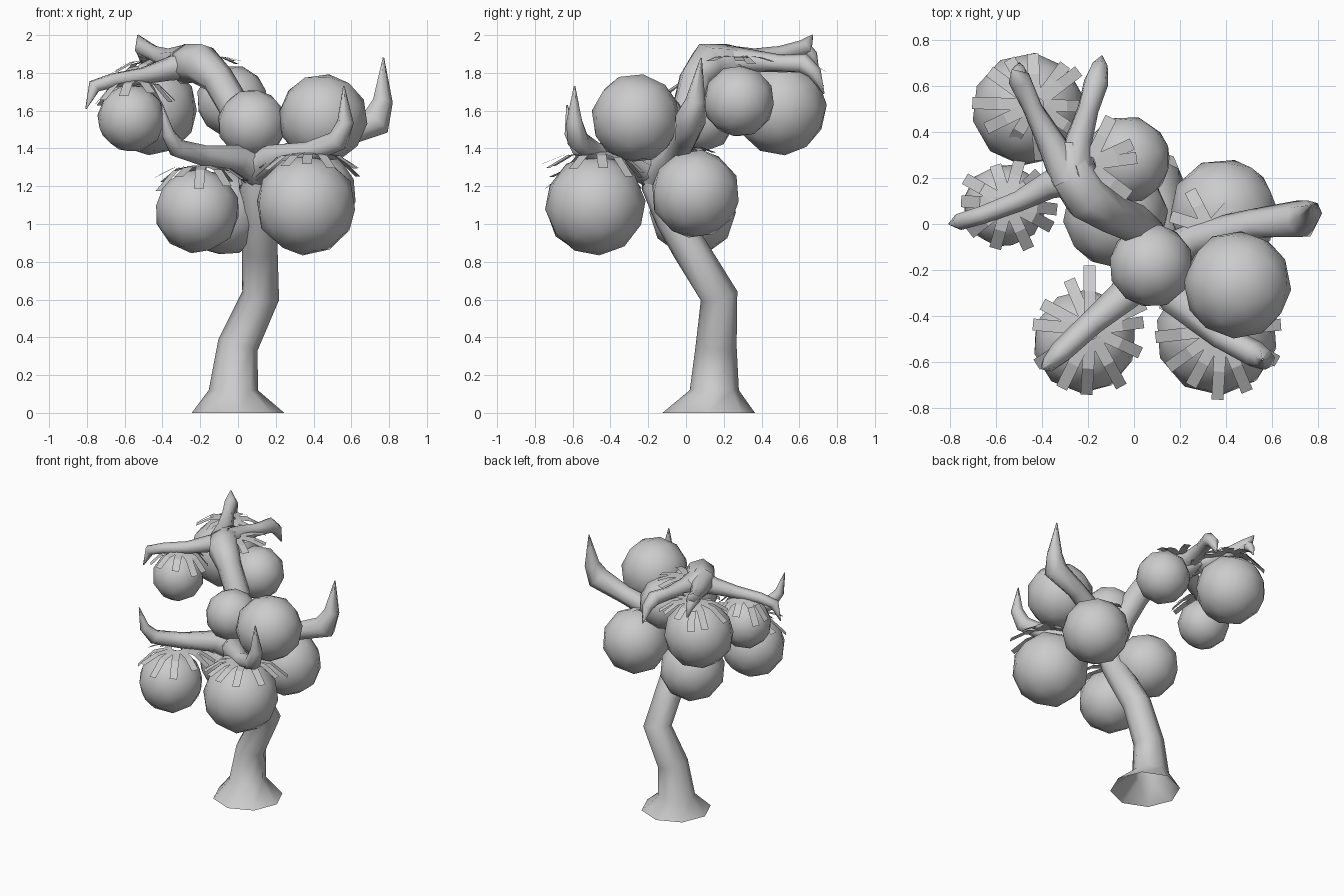
import bpy, bmesh, math, random
from mathutils import Vector, Matrix

random.seed(4)
old = bpy.data.objects.get("Cube")
if old:
    bpy.data.objects.remove(old)

grey = bpy.data.materials.new("plain grey")
grey.use_nodes = True
grey.diffuse_color = (0.6, 0.6, 0.6, 1)
grey.node_tree.nodes["Principled BSDF"].inputs["Base Color"].default_value = (0.6, 0.6, 0.6, 1)


def finish(bm, name, smooth=True):
    """Turn a bmesh into a named object in the one colour."""
    bmesh.ops.recalc_face_normals(bm, faces=bm.faces)
    mesh = bpy.data.meshes.new(name)
    bm.to_mesh(mesh)
    bm.free()
    mesh.materials.append(grey)
    obj = bpy.data.objects.new(name, mesh)
    bpy.context.collection.objects.link(obj)
    if smooth:
        for o in bpy.context.selected_objects:
            o.select_set(False)
        bpy.context.view_layer.objects.active = obj
        obj.select_set(True)
        bpy.ops.object.shade_smooth_by_angle(angle=math.radians(75))


def tube(name, path, sides=7, level=0, open_foot=False):
    """Tapered limb through (x, y, z, radius) points; the first `level` rings stay horizontal."""
    bm = bmesh.new()
    pts = [Vector(p[:3]) for p in path]
    rings, frame, prev = [], None, None
    for i, p in enumerate(pts):
        a = (p - pts[i - 1]).normalized() if i else Vector()
        b = (pts[i + 1] - p).normalized() if i < len(pts) - 1 else Vector()
        t = Vector((0, 0, 1)) if i < level else (a + b).normalized()
        if frame is None:
            frame = t.orthogonal().normalized()
        else:
            frame = prev.rotation_difference(t) @ frame
        prev = t
        side = t.cross(frame)
        rings.append([bm.verts.new(p + path[i][3] * (
            math.cos(math.tau * k / sides) * frame + math.sin(math.tau * k / sides) * side))
            for k in range(sides)])
    for lo, hi in zip(rings, rings[1:]):
        for k in range(sides):
            j = (k + 1) % sides
            bm.faces.new((lo[k], lo[j], hi[j], hi[k]))
    if not open_foot:
        bm.faces.new(rings[0])
    bm.faces.new(rings[-1])
    finish(bm, name)


def ball(name, x, y, z, r):
    """Faceted round leaf mass, each turned a little differently."""
    bm = bmesh.new()
    bmesh.ops.create_icosphere(bm, subdivisions=2, radius=r * 1.01)
    spin = Matrix.Rotation(random.uniform(0, 3), 4, "Z") @ Matrix.Rotation(random.uniform(0, 1), 4, "X")
    bmesh.ops.transform(bm, matrix=Matrix.Translation((x, y, z)) @ spin, verts=bm.verts)
    finish(bm, name)


def leaves(name, x, y, z, reach, count, start=0.0, sweep=360.0, droop=0.1):
    """Crown of thin drooping strips around a point."""
    bm = bmesh.new()
    for i in range(count):
        turn = math.radians(start + sweep * i / count + random.uniform(-8, 8))
        out = Vector((math.cos(turn), math.sin(turn), 0))
        across = Vector((-out.y, out.x, 0)) * 0.026
        length = reach * random.uniform(0.85, 1.1)
        drop = droop * random.uniform(0.6, 1.4)
        rows = []
        for d, h in ((0.15, 0), (0.6, -0.2), (1, -1)):
            p = Vector((x, y, z + h * drop)) + out * d * length
            rows.append((bm.verts.new(p - across), bm.verts.new(p + across)))
        for a, b in zip(rows, rows[1:]):
            bm.faces.new((a[0], b[0], b[1], a[1]))
    finish(bm, name, smooth=False)


# Trunk with flared, open foot and a sharp bend
tube("trunk", [
    (0, 0.12, 0, 0.245), (-0.025, 0.15, 0.12, 0.13), (0.0, 0.16, 0.36, 0.108),
    (0.12, 0.175, 0.62, 0.1), (0.115, 0.02, 0.87, 0.095),
    (0.115, -0.075, 1.03, 0.09), (0.1, -0.14, 1.2, 0.095), (0.09, -0.16, 1.38, 0.09)],
    sides=8, level=2, open_foot=True)

# Lower branches ending in upturned points
tube("front_right_branch", [
    (0.12, -0.16, 1.27, 0.1), (0.0, -0.28, 1.345, 0.078), (-0.18, -0.43, 1.36, 0.058),
    (-0.32, -0.56, 1.4, 0.052), (-0.37, -0.61, 1.48, 0.035), (-0.4, -0.63, 1.63, 0.004)])
tube("front_left_branch", [
    (0.08, -0.14, 1.27, 0.1), (0.19, -0.33, 1.345, 0.08), (0.38, -0.49, 1.38, 0.058),
    (0.53, -0.57, 1.44, 0.06), (0.57, -0.59, 1.54, 0.045), (0.56, -0.59, 1.73, 0.004)])
tube("left_branch", [
    (0.1, -0.16, 1.25, 0.095), (0.28, -0.06, 1.36, 0.075), (0.52, 0.0, 1.46, 0.066),
    (0.73, 0.02, 1.54, 0.085), (0.765, 0.05, 1.65, 0.055), (0.77, 0.08, 1.88, 0.004)])

# Upper limb swelling into a hub, with three clawed twigs
tube("upper_limb", [
    (0.09, -0.15, 1.2, 0.09), (0.06, -0.06, 1.42, 0.09), (-0.01, 0.01, 1.6, 0.088),
    (-0.11, 0.05, 1.77, 0.088), (-0.2, 0.11, 1.85, 0.11), (-0.27, 0.22, 1.845, 0.11),
    (-0.28, 0.36, 1.86, 0.06)])
tube("right_twig", [
    (-0.22, 0.22, 1.86, 0.095), (-0.37, 0.17, 1.82, 0.062), (-0.5, 0.1, 1.785, 0.046),
    (-0.66, 0.04, 1.76, 0.04), (-0.76, 0.01, 1.73, 0.037), (-0.805, 0.0, 1.61, 0.004)])
tube("back_right_twig", [
    (-0.28, 0.2, 1.86, 0.09), (-0.37, 0.37, 1.87, 0.06), (-0.44, 0.5, 1.9, 0.043),
    (-0.5, 0.63, 1.93, 0.05), (-0.53, 0.67, 2.0, 0.004)])
tube("back_right_claw", [
    (-0.5, 0.62, 1.93, 0.045), (-0.5, 0.67, 1.89, 0.03), (-0.5, 0.7, 1.82, 0.004)])
tube("back_left_twig", [
    (-0.26, 0.2, 1.86, 0.09), (-0.24, 0.37, 1.86, 0.06), (-0.2, 0.5, 1.85, 0.047),
    (-0.165, 0.62, 1.85, 0.055), (-0.15, 0.68, 1.8, 0.04), (-0.14, 0.73, 1.69, 0.004)])

# Round leaf masses
for spec in (
        ("front_left_ball", 0.36, -0.48, 1.1, 0.265),
        ("front_right_ball", -0.215, -0.51, 1.07, 0.225),
        ("upper_left_ball", 0.45, -0.265, 1.56, 0.235),
        ("middle_ball", 0.075, -0.18, 1.53, 0.184),
        ("left_ball", 0.39, 0.05, 1.16, 0.235),
        ("upper_back_ball", -0.03, 0.28, 1.65, 0.19),
        ("high_back_ball", -0.46, 0.5, 1.61, 0.245),
        ("high_right_ball", -0.565, 0.08, 1.56, 0.18),
        ("inner_ball", -0.08, 0.035, 1.06, 0.228)):
    ball(*spec)

# Drooping leaf crowns
leaves("front_left_leaves", 0.38, -0.46, 1.38, 0.29, 12)
leaves("front_right_leaves", -0.19, -0.46, 1.31, 0.26, 12)
leaves("left_leaves", 0.33, -0.02, 1.41, 0.2, 3, start=50, sweep=180, droop=0.05)
leaves("high_back_leaves", -0.43, 0.52, 1.87, 0.25, 12)
leaves("high_right_leaves", -0.55, 0.09, 1.76, 0.2, 10)
leaves("upper_back_leaves", -0.2, 0.26, 1.89, 0.21, 4, start=-30, sweep=120, droop=0.04)
